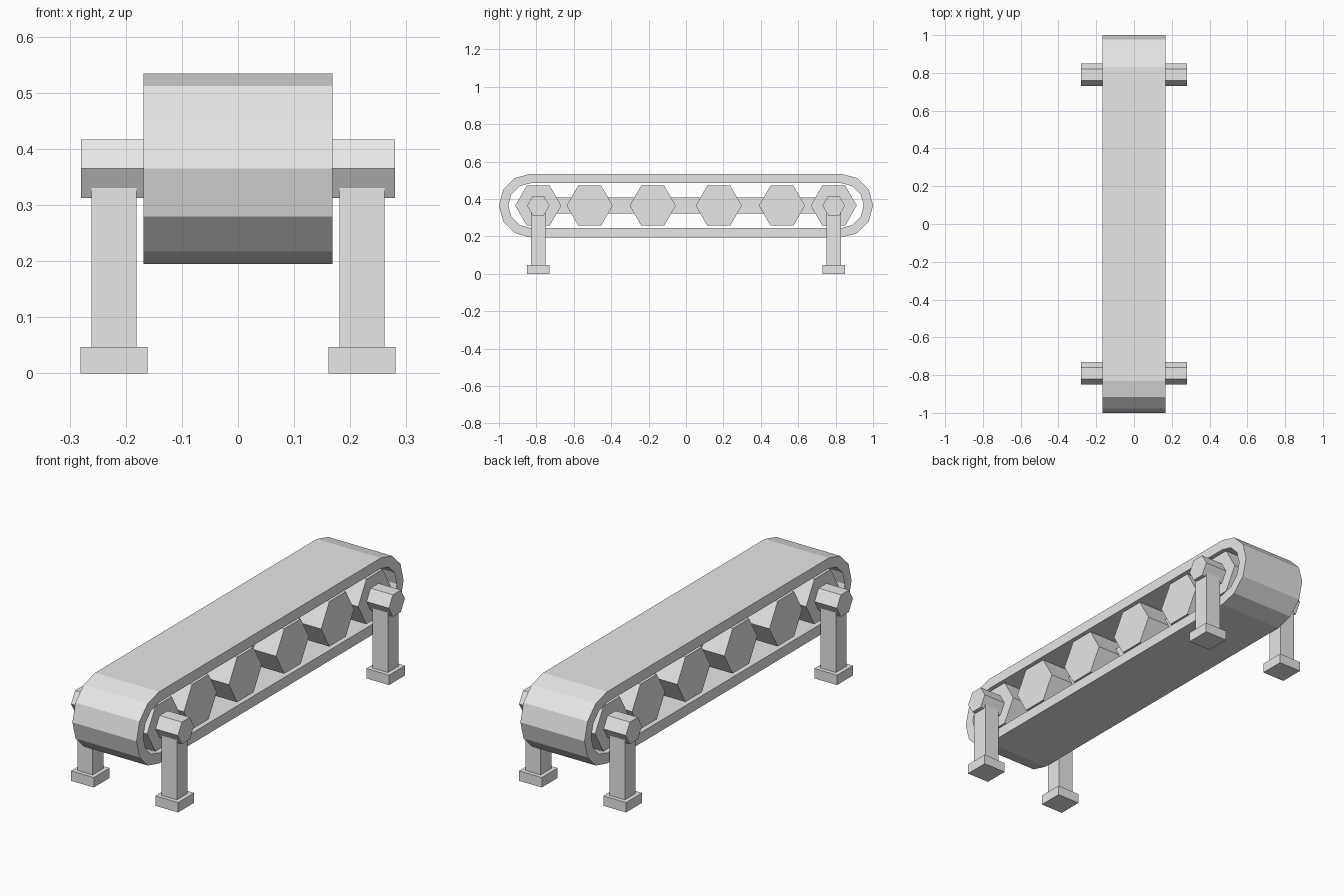
import bpy, bmesh, math

if "Cube" in bpy.data.objects:
    bpy.data.objects.remove(bpy.data.objects["Cube"])

grey = bpy.data.materials.new("light grey")
grey.diffuse_color = (0.8, 0.8, 0.8, 1)
grey.use_nodes = True
grey.node_tree.nodes["Principled BSDF"].inputs["Base Color"].default_value = grey.diffuse_color

AXIS_Z = 0.3645  # height of all roller axes
END_Y = 0.79     # position of the end rollers and legs


def finish(name, bm):
    bmesh.ops.recalc_face_normals(bm, faces=bm.faces)
    mesh = bpy.data.meshes.new(name)
    bm.to_mesh(mesh)
    bm.free()
    mesh.materials.append(grey)
    obj = bpy.data.objects.new(name, mesh)
    bpy.context.collection.objects.link(obj)
    return obj


def box(name, center, size):
    bm = bmesh.new()
    bmesh.ops.create_cube(bm, size=1)
    for v in bm.verts:
        v.co = [c + p * s for c, p, s in zip(center, v.co, size)]
    return finish(name, bm)


def hex_prism(name, y, radius, half_width):
    """Hexagonal bar along x, with corners pointing along y."""
    bm = bmesh.new()
    ring = [bm.verts.new((-half_width, y + radius * math.cos(math.radians(60 * i)),
                          AXIS_Z + radius * math.sin(math.radians(60 * i))))
            for i in range(6)]
    face = bm.faces.new(ring)
    out = bmesh.ops.extrude_face_region(bm, geom=[face], use_keep_orig=True)
    for v in out["geom"]:
        if isinstance(v, bmesh.types.BMVert):
            v.co.x = half_width
    return finish(name, bm)


def stadium(radius):
    """Closed belt outline with six segments round each end."""
    pts = []
    for side, start in ((1, -90), (-1, 90)):
        for i in range(7):
            a = math.radians(start + 30 * i)
            pts.append((side * 0.83 + radius * math.cos(a), AXIS_Z + radius * math.sin(a)))
    return pts


# Belt: hollow loop with rounded ends
bm = bmesh.new()
loops = [[bm.verts.new((x, y, z)) for y, z in stadium(r)]
         for x, r in ((-0.168, 0.17), (0.168, 0.17), (0.168, 0.12), (-0.168, 0.12))]
for k in range(4):
    a, b = loops[k], loops[(k + 1) % 4]
    for i in range(14):
        j = (i + 1) % 14
        bm.faces.new((a[i], a[j], b[j], b[i]))
finish("belt", bm)

# Rollers inside the belt, joined by a central beam
for n, y in enumerate((-END_Y, -0.515, -0.178, 0.175, 0.513, END_Y)):
    hex_prism(f"roller_{n + 1}", y, 0.123, 0.163)
box("central_beam", (0, 0, AXIS_Z), (0.085, 1.58, 0.085))

# Axles, legs and feet at both ends
for end, sy in (("front", -1), ("back", 1)):
    y = sy * END_Y
    hex_prism(f"{end}_axle", y, 0.06, 0.28)
    for side, sx in (("left", -1), ("right", 1)):
        box(f"{end}_{side}_leg", (sx * 0.221, y, 0.185), (0.08, 0.08, 0.29))
        box(f"{end}_{side}_foot", (sx * 0.221, y, 0.0235), (0.119, 0.119, 0.047))
